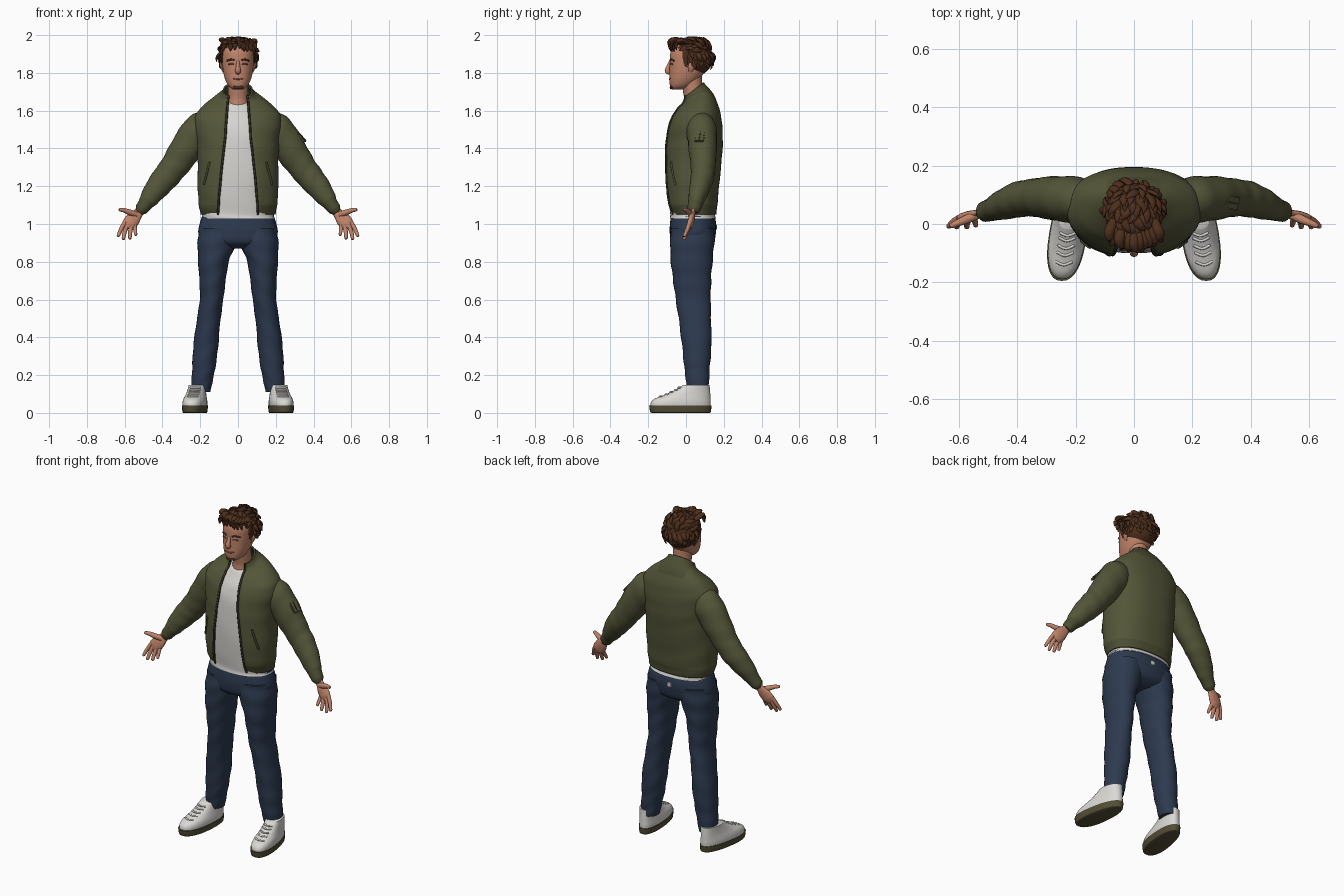
import bpy, bmesh, math, random
from mathutils import Vector, Matrix

if "Cube" in bpy.data.objects:
    bpy.data.objects.remove(bpy.data.objects["Cube"])
random.seed(4)
made = []


def material(name, r, g, b):
    m = bpy.data.materials.new(name)
    m.use_nodes = True
    m.diffuse_color = (r, g, b, 1)
    bsdf = m.node_tree.nodes["Principled BSDF"]
    bsdf.inputs["Base Color"].default_value = (r, g, b, 1)
    bsdf.inputs["Roughness"].default_value = 0.8
    return m


olive = material("olive cloth", .088, .092, .040)
rib = material("olive rib", .072, .074, .032)
zipper = material("dark zip", .035, .030, .018)
denim = material("navy denim", .026, .042, .078)
white = material("white cotton", .68, .66, .63)
shoe_white = material("shoe white", .70, .69, .66)
sole_mat = material("olive sole", .085, .075, .035)
skin = material("skin", .53, .23, .145)
lip = material("dark skin", .30, .105, .065)
hair_mat = material("brown hair", .075, .028, .012)


def smooth_rows(rows, steps=5):
    """Catmull-Rom resampling of control rows."""
    out = []
    for i in range(len(rows) - 1):
        a, b, c, d = (rows[max(0, min(len(rows) - 1, i + k))] for k in (-1, 0, 1, 2))
        for s in range(steps):
            t = s / steps
            out.append([q + .5 * t * (r - p + t * (2 * p - 5 * q + 4 * r - w + t * (3 * (q - r) + w - p)))
                        for p, q, r, w in zip(a, b, c, d)])
    return out + [list(rows[-1])]


def spow(v, e):
    return math.copysign(abs(v) ** e, v)


def stack(rows, n=2.3, seg=40, fold=0, warp=None, cx=0):
    """Horizontal rings from rows of z, half width, front y, back y, tilt, front gap."""
    rings = []
    for k, (z, rx, yf, yb, tilt, gap) in enumerate(smooth_rows(rows)):
        t0 = math.asin(min(1, (gap / rx) ** (n / 2))) if gap > 0 else 0
        count = seg + 1 if gap > 0 else seg
        ring = []
        for i in range(count):
            t = t0 + (2 * math.pi - 2 * t0) * i / seg
            f = 1 + fold * math.sin(k * 1.1 + 2.5 * math.sin(t) + math.cos(2 * t))
            dy = -spow(math.cos(t), 2 / n) * (yb - yf) / 2 * f
            p = Vector((cx + rx * f * spow(math.sin(t), 2 / n), (yf + yb) / 2 + dy, z + tilt * dy))
            ring.append(warp(p) if warp else p)
        rings.append(ring)
    return rings


def front_y(rows, x, z, n=2.3):
    """Front surface depth of a stack at a given x and z."""
    z_, rx, yf, yb = min(smooth_rows(rows, 12), key=lambda r: abs(r[0] - z))[:4]
    return (yf + yb) / 2 - (yb - yf) / 2 * max(0, 1 - (abs(x) / rx) ** n) ** (1 / n)


def tube(points, flat=1, seg=12, ref=(0, 1, 0), fold=0, steps=4):
    """Swept tube through rows of x, y, z, radius, with a rounded tip."""
    pts = smooth_rows(points, steps)
    end = Vector(pts[-1][:3]) - Vector(pts[-2][:3])
    tip = Vector(pts[-1][:3]) + end.normalized() * pts[-1][3] * .6
    pts.append([*tip, pts[-1][3] * .6])
    rings = []
    for k, p in enumerate(pts):
        d = (Vector(pts[min(k + 1, len(pts) - 1)][:3]) - Vector(pts[max(k - 1, 0)][:3])).normalized()
        u = Vector(ref)
        u = (u - d * u.dot(d)).normalized()
        v = d.cross(u)
        ring = []
        for i in range(seg):
            t = 2 * math.pi * i / seg
            r = p[3] * (1 + fold * math.sin(k * 1.3 + 2 * math.sin(t)))
            ring.append(Vector(p[:3]) + u * r * flat * math.cos(t) + v * r * math.sin(t))
        rings.append(ring)
    return rings


def finish(name, bm, mats):
    me = bpy.data.meshes.new(name)
    bm.to_mesh(me)
    bm.free()
    for m in mats:
        me.materials.append(m)
    ob = bpy.data.objects.new(name, me)
    bpy.context.collection.objects.link(ob)
    made.append(ob)
    return ob


def make(name, parts, *mats, shell=False, pick=None):
    """Skin ring lists into one object; a shell stays open at the front and ends."""
    bm = bmesh.new()
    for rings in parts:
        vs = [[bm.verts.new(p) for p in ring] for ring in rings]
        n = len(vs[0])
        for a, b in zip(vs, vs[1:]):
            for i in range(n - 1 if shell else n):
                j = (i + 1) % n
                bm.faces.new((a[i], a[j], b[j], b[i]))
        if not shell:
            bm.faces.new(vs[0][::-1])
            bm.faces.new(vs[-1])
    if not shell:
        bmesh.ops.recalc_face_normals(bm, faces=bm.faces)
    if pick:
        for f in bm.faces:
            f.material_index = pick(f.calc_center_median())
    return finish(name, bm, mats)


def plate(name, loc, normal, size, mat):
    bm = bmesh.new()
    bmesh.ops.create_cube(bm, size=1)
    bmesh.ops.transform(bm, matrix=Matrix.Translation(loc)
                        @ Vector(normal).to_track_quat('Z', 'Y').to_matrix().to_4x4()
                        @ Matrix.Diagonal((*size, 1)), verts=bm.verts)
    bmesh.ops.bevel(bm, geom=bm.edges[:], offset=min(size) * .35, segments=2, affect='EDGES')
    return finish(name, bm, [mat])


def flip(points, s):
    return [(p[0] * s, *p[1:]) for p in points]


# Jacket body: open shell with ribbed hem and collar
jacket = [(1.05, .198, -.078, .16, 0, .105), (1.10, .207, -.098, .166, 0, .103), (1.2, .214, -.11, .175, 0, .095),
          (1.35, .214, -.112, .19, 0, .08), (1.45, .22, -.105, .195, 0, .068), (1.54, .232, -.085, .19, 0, .062),
          (1.6, .21, -.06, .176, .1, .058), (1.65, .15, -.04, .148, .35, .056), (1.685, .092, -.02, .11, .7, .054),
          (1.71, .078, -.012, .094, .75, .05)]
coat = make("jacket_body", [stack(jacket, fold=.006, seg=60)], olive, rib, shell=True,
            pick=lambda c: int(c.z < 1.095 or (c.z > 1.66 and abs(c.x) < .095)))
solid = coat.modifiers.new("thickness", 'SOLIDIFY')
solid.thickness = .01
edges = stack(jacket, fold=.006, seg=60)
make("jacket_zip_edges", [tube([(*r[k], .006) for r in edges], steps=1, seg=8) for k in (0, -1)], zipper)

# Slanted front pockets
for s, side in ((1, "left"), (-1, "right")):
    path = [(x * s, front_y(jacket, x, z) - .001, z, .006) for x, z in ((.15, 1.33), (.165, 1.27), (.18, 1.21))]
    make(side + "_pocket_zip", [tube(path, seg=8)], rib)

# T-shirt
shirt = [(1.03, .193, -.085, .158, 0, 0), (1.07, .19, -.085, .152, 0, 0), (1.2, .195, -.098, .158, 0, 0),
         (1.4, .195, -.097, .17, 0, 0), (1.52, .19, -.078, .16, 0, 0), (1.6, .115, -.047, .13, .2, 0),
         (1.655, .064, -.02, .092, .5, 0)]
make("t_shirt", [stack(shirt, fold=.008)], white)

# Sleeves, cuffs and hands
sleeve = [(.15, .08, 1.545, .065), (.19, .082, 1.51, .088), (.24, .086, 1.45, .089), (.30, .09, 1.36, .081),
          (.345, .09, 1.295, .073), (.385, .086, 1.245, .07), (.43, .072, 1.19, .062), (.47, .056, 1.135, .05),
          (.492, .048, 1.105, .038)]
cuff = [(.478, .053, 1.122, .042), (.495, .047, 1.1, .038), (.512, .042, 1.077, .035)]
palm = [(.50, .044, 1.095, .026), (.527, .038, 1.06, .026), (.552, .03, 1.03, .037), (.575, .022, 1.0, .039)]
fingers = [[(.597, .02, 1.012, .012), (.618, .008, .975, .011), (.634, -.008, .938, .009)],
           [(.585, .02, .998, .012), (.6, .006, .957, .011), (.607, -.01, .922, .009)],
           [(.565, .02, .99, .012), (.571, .005, .955, .011), (.572, -.01, .925, .009)],
           [(.547, .022, .99, .011), (.544, .008, .965, .010), (.541, -.005, .943, .008)],
           [(.538, .032, 1.05, .016), (.575, .015, 1.062, .015), (.602, .004, 1.072, .012), (.625, -.006, 1.076, .009)]]
for s, side in ((1, "left"), (-1, "right")):
    make(side + "_sleeve", [tube(flip(sleeve, s), seg=24, flat=.88, fold=.02)], olive)
    make(side + "_cuff", [tube(flip(cuff, s), seg=20)], rib)
    make(side + "_hand", [tube(flip(palm, s), flat=.45, seg=16)] + [tube(flip(f, s)) for f in fingers], skin)
out = Vector((.72, -.15, .68)).normalized()
spot = Vector((.268, .087, 1.41)) + out * .084
plate("sleeve_pocket", spot, out, (.05, .085, .012), olive)
plate("sleeve_pocket_zip", spot + out * .006, out, (.008, .07, .006), zipper)

# Jeans
hips = [(.87, .10, -.03, .10, 0, 0), (.90, .185, -.075, .145, 0, 0), (.95, .21, -.086, .158, 0, 0),
        (1.0, .203, -.085, .16, 0, 0), (1.055, .186, -.078, .148, 0, 0)]
leg = [(.11, .197, .051, .008, .12), (.17, .19, .056, 0, .122), (.25, .18, .062, -.01, .126),
       (.35, .171, .066, -.02, .135), (.48, .157, .063, -.036, .133), (.6, .14, .062, -.054, .13),
       (.7, .135, .07, -.068, .133), (.8, .13, .081, -.08, .14), (.9, .112, .102, -.084, .15),
       (.98, .105, .098, -.078, .152)]
make("jeans_hips", [stack(hips)], denim)
for s, side in ((1, "left"), (-1, "right")):
    # Leg rings are sheared so each follows its own centre line
    centre = [(r[0], r[1]) for r in smooth_rows(leg, 12)]

    def lean(p, s=s):
        c = min(centre, key=lambda q: abs(q[0] - p.z))[1]
        return Vector((s * (p.x + c), p.y, p.z))
    make(side + "_jeans_leg", [stack([(z, rx, a, b, 0, 0) for z, c, rx, a, b in leg],
                                     n=2.1, seg=28, fold=.02, warp=lean)], denim)
plate("jeans_tag", (0, .16, .985), (0, 1, 0), (.026, .026, .008), white)

# Shoes
upper = [(.03, .059, -.188, .13, 0, 0), (.055, .06, -.186, .131, 0, 0), (.075, .057, -.166, .13, 0, 0),
         (.095, .052, -.115, .129, 0, 0), (.12, .048, -.06, .127, 0, 0), (.148, .046, -.015, .125, 0, 0)]
sole = [(0, .055, -.18, .126, 0, 0), (.006, .06, -.19, .132, 0, 0), (.038, .063, -.195, .135, 0, 0)]
for s, side in ((1, "left"), (-1, "right")):
    def splay(p, s=s):
        return Vector((s * (.222 - .13 * p.y + p.x * (1 - .6 * p.y)), p.y, p.z))
    make(side + "_shoe_upper", [stack(upper, seg=32, warp=splay)], shoe_white)
    make(side + "_shoe_sole", [stack(sole, seg=32, warp=splay)], sole_mat)
    laces = []
    for k in range(5):
        z = .086 + k * .012
        pts = [Vector((x, front_y(upper, x, z) - .002, z)) for x in (-.026, 0, .026)]
        laces.append(tube([(*splay(p), .005) for p in pts], seg=8, ref=(0, 0, 1)))
    make(side + "_laces", laces, white)

# Neck, head, ears and nose
head = [(1.712, .026, -.072, -.01, 0, 0), (1.73, .05, -.084, .03, 0, 0), (1.765, .068, -.088, .07, 0, 0),
        (1.81, .079, -.087, .10, 0, 0), (1.86, .083, -.086, .112, 0, 0), (1.91, .082, -.082, .115, 0, 0),
        (1.945, .066, -.062, .10, 0, 0), (1.965, .035, -.02, .07, 0, 0)]
make("neck", [tube([(0, .05, 1.58, .07), (0, .045, 1.66, .055), (0, .035, 1.72, .053), (0, .03, 1.78, .055)], seg=24)], skin)
make("head", [stack(head, n=2.2)], skin)
make("nose", [tube([(0, -.082, 1.862, .008), (0, -.092, 1.835, .011), (0, -.098, 1.812, .015), (0, -.088, 1.802, .013)],
                   ref=(1, 0, 0))], skin)
make("ears", [tube([(s * .078, .022, 1.805, .008), (s * .086, .028, 1.83, .017), (s * .088, .032, 1.853, .014)],
                   flat=.45, ref=(1, 0, 0)) for s in (1, -1)], skin)


def face_line(coords, r):
    return tube([(x, front_y(head, x, z) + r * .3, z, r) for x, z in coords], seg=8, ref=(0, 0, 1))


# Face details
make("eyebrows", [face_line([(s * .018, 1.866), (s * .038, 1.871), (s * .058, 1.864)], .005) for s in (1, -1)], hair_mat)
make("eyelids", [face_line([(s * .022, 1.846), (s * .036, 1.849), (s * .05, 1.845)], .004) for s in (1, -1)], lip)
make("mouth", [face_line([(-.027, 1.771), (0, 1.766), (.027, 1.771)], .004)], lip)
make("chin_beard", [face_line([(-.022, 1.726), (0, 1.722), (.022, 1.726)], .009)], hair_mat)

# Hair: a cap with swept, curling locks
mid, size = Vector((0, .045, 1.88)), Vector((.098, .095, .098))
bm = bmesh.new()
bmesh.ops.create_uvsphere(bm, u_segments=32, v_segments=20, radius=1,
                          matrix=Matrix.Translation(mid) @ Matrix.Diagonal((*size, 1)))
finish("hair_cap", bm, [hair_mat])
locks = []
for k in range(130):
    a = k * 2.4
    h = 1 - 1.25 * (k + .5) / 130
    w = math.sqrt(1 - h * h)
    n = Vector((w * math.cos(a), w * math.sin(a), h))
    if n.y < -.25 and h < .42:
        continue
    root = mid + Vector(x * y for x, y in zip(n, size)) * .96
    sweep = Vector((random.uniform(-.5, .5), -.9 if h > .35 else .15, .1 if h > .35 else -.8))
    sweep = (sweep - n * sweep.dot(n)).normalized()
    bend = n.cross(sweep) * random.uniform(-.02, .02)
    size_k = random.uniform(.8, 1.2) * (1 if h > .2 else .7)
    path = []
    for t, lift, r in ((0, 0, .011), (.35, .009, .014), (.7, .012, .011), (1, .008, .003)):
        p = root + sweep * .052 * t * size_k + n * lift * size_k + bend * t * t
        p.z = min(p.z, 1.988)
        path.append((*p, r * size_k))
    locks.append(tube(path, flat=.6, seg=8, ref=n, steps=3))
# Fringe over the forehead and sideburns
for k in range(11):
    x = -.085 + k * .017
    c = random.uniform(-.012, .012)
    y = -.082 + 5 * x * x
    locks.append(tube([(x * .8, y + .06, 1.955, .014), (x, y + .02, 1.968 + c, .018),
                       (x + c, y - .006, 1.95 + c, .015), (x * 1.1 + c, y - .005, 1.922 + c, .005)],
                      flat=.7, seg=8, ref=(0, .6, 1), steps=3))
for s in (1, -1):
    locks.append(tube([(s * .085, 0, 1.92, .02), (s * .085, -.002, 1.88, .016), (s * .081, .002, 1.835, .007)],
                      flat=.4, seg=8, ref=(1, 0, 0)))
make("hair_locks", locks, hair_mat)

# Smooth shading with crisp edges
bpy.ops.object.select_all(action='DESELECT')
for ob in made:
    ob.select_set(True)
bpy.context.view_layer.objects.active = made[0]
bpy.ops.object.shade_smooth_by_angle(angle=math.radians(50))
